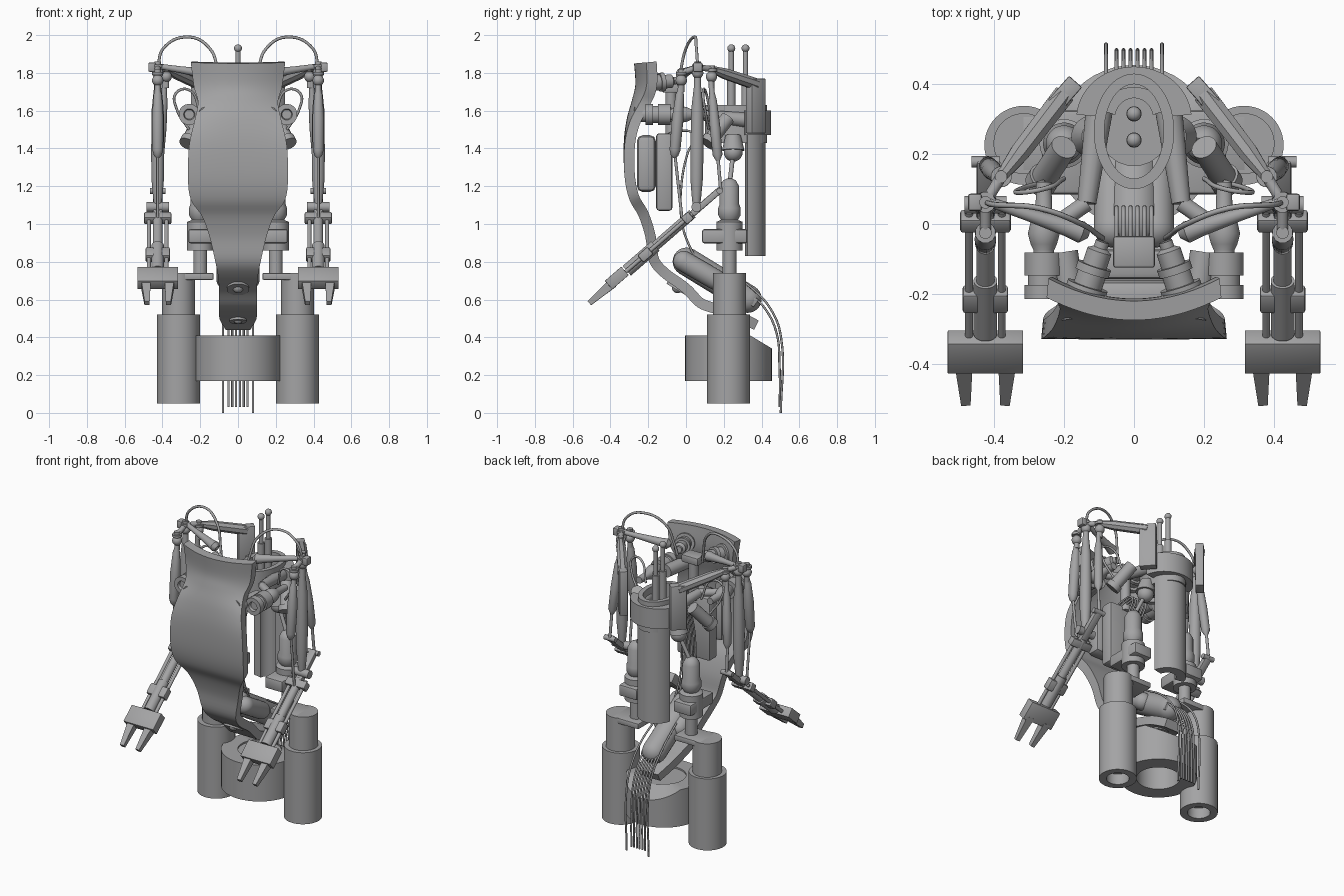
import bpy, bmesh, math
from mathutils import Vector, Matrix, Euler

if "Cube" in bpy.data.objects:
    bpy.data.objects.remove(bpy.data.objects["Cube"])

grey = bpy.data.materials.new("dark_grey")
grey.diffuse_color = (.37, .37, .375, 1)
grey.use_nodes = True
grey.node_tree.nodes["Principled BSDF"].inputs["Base Color"].default_value = grey.diffuse_color


def finish(name, bm, mirror=False):
    bmesh.ops.recalc_face_normals(bm, faces=bm.faces)
    me = bpy.data.meshes.new(name)
    bm.to_mesh(me)
    bm.free()
    me.materials.append(grey)
    ob = bpy.data.objects.new(name, me)
    bpy.context.collection.objects.link(ob)
    if mirror:
        ob.modifiers.new("Mirror", 'MIRROR')
    return ob


def loft(bm, loops):
    rows = [[bm.verts.new(p) for p in lp] for lp in loops]
    n = len(rows[0])
    for a, b in zip(rows, rows[1:]):
        for i in range(n):
            bm.faces.new((a[i], a[(i + 1) % n], b[(i + 1) % n], b[i]))
    return rows


def lathe(name, p1, p2, prof, mirror=True, n=24):
    """Turned part along p1-p2; prof is (fraction along, radius)."""
    p1, p2 = Vector(p1), Vector(p2)
    q = (p2 - p1).to_track_quat('Z', 'Y')
    bm = bmesh.new()
    loops = []
    for t, r in prof:
        c = p1.lerp(p2, t)
        angs = [math.pi / n + math.tau * i / n for i in range(n)]
        loops.append([c + q @ Vector((r * math.cos(a), r * math.sin(a), 0)) for a in angs])
    rows = loft(bm, loops)
    bm.faces.new(rows[0])
    bm.faces.new(rows[-1])
    return finish(name, bm, mirror)


def rod(name, p1, p2, r, mirror=True, r2=None, n=20):
    return lathe(name, p1, p2, [(0, r), (1, r if r2 is None else r2)], mirror, n)


def capsule(name, p1, p2, r, mirror=True):
    f = r / (Vector(p2) - Vector(p1)).length
    arc = [(1 - math.cos(a * math.pi / 12), math.sin(a * math.pi / 12)) for a in range(7)]
    prof = [(f * a, max(r * b, .001)) for a, b in arc]
    return lathe(name, p1, p2, prof + [(1 - t, q) for t, q in reversed(prof)], mirror)


def ball(name, c, r, mirror=True):
    bm = bmesh.new()
    bmesh.ops.create_uvsphere(bm, u_segments=20, v_segments=12, radius=r, matrix=Matrix.Translation(c))
    return finish(name, bm, mirror)


def box(name, c, size, rot=(0, 0, 0), mirror=True, bevel=.008):
    bm = bmesh.new()
    bmesh.ops.create_cube(bm, size=1, matrix=Matrix.LocRotScale(Vector(c), Euler(rot), Vector(size)))
    bmesh.ops.bevel(bm, geom=bm.edges[:], offset=bevel, segments=2, affect='EDGES', profile=.5)
    return finish(name, bm, mirror)


def shell(name, c, rx, ry, th, z0, z1, a0=0, a1=360, mirror=False, n=48):
    """Oval wall, whole ring or part arc; z1 may depend on y."""
    top = z1 if callable(z1) else (lambda y: z1)
    loops = []
    for i in range(n + 1):
        a = math.radians(a0 + (a1 - a0) * i / n)
        o = (c[0] + rx * math.cos(a), c[1] + ry * math.sin(a))
        k = (c[0] + (rx - th) * math.cos(a), c[1] + (ry - th) * math.sin(a))
        loops.append([(*k, z0), (*o, z0), (*o, top(o[1])), (*k, top(k[1]))])
    bm = bmesh.new()
    rows = loft(bm, loops)
    if a1 - a0 == 360:
        bmesh.ops.remove_doubles(bm, verts=bm.verts[:], dist=1e-5)
    else:
        bm.faces.new(rows[0])
        bm.faces.new(rows[-1])
    return finish(name, bm, mirror)


def tube(name, pts, r, mirror=True):
    for s in ((1, -1) if mirror else (1,)):
        cu = bpy.data.curves.new(name, 'CURVE')
        cu.dimensions, cu.bevel_depth, cu.bevel_resolution, cu.resolution_u = '3D', r, 2, 8
        cu.use_fill_caps = True
        cu.materials.append(grey)
        sp = cu.splines.new('BEZIER')
        sp.bezier_points.add(len(pts) - 1)
        for b, p in zip(sp.bezier_points, pts):
            b.co = (s * p[0], p[1], p[2])
            b.handle_left_type = b.handle_right_type = 'AUTO'
        bpy.context.collection.objects.link(bpy.data.objects.new(name, cu))


# Base drum with sloped rear, and hollow leg cylinders
shell("base_drum", (0, .225), .23, .23, .1, .17, lambda y: min(.41, .41 - .6 * (y - .34)))
rod("base_drum_lid", (0, .225, .33), (0, .225, .4), .132, False, n=40)
shell("leg_sleeve", (.315, .225), .113, .113, .045, .05, .52, mirror=True)
rod("leg_sleeve_core", (.315, .225, .12), (.315, .225, .52), .075)
rod("leg_piston", (.315, .23, .5), (.315, .23, .74), .087, n=40)
box("leg_top_plate", (.225, .23, .7225), (.19, .16, .036), bevel=.005)

# Hip pistons
lathe("hip_piston", (.2, .23, .72), (.2, .23, 1.24),
      [(0, .037), (.27, .037), (.27, .07), (.56, .07), (.58, .045), (.63, .06), (.7, .06), (.74, .052), (.92, .052), (.98, .035), (1, .015)], n=32)
box("hip_collar", (.198, .205, .935), (.13, .24, .075), bevel=.012)
rod("hip_rod", (.2, .23, 1.2), (.12, .25, 1.38), .012)
ball("hip_upper_ball", (.12, .25, 1.38), .05)
rod("hip_upper_socket", (.12, .25, 1.39), (.11, .25, 1.47), .06, r2=.04)

# Rear column, its mouth, collar and antennae
shell("rear_column", (0, .3), .115, .12, .06, .83, 1.5, 12, 168)
shell("column_mouth", (0, .265), .115, .165, .03, 1.43, 1.63)
rod("column_floor", (0, .265, 1.44), (0, .265, 1.47), .1, False)
shell("column_collar", (0, .3), .165, .15, .06, 1.47, 1.6, 5, 175)
for y in (.24, .315):
    rod("antenna", (0, y, 1.45), (0, y, 1.93), .014, False)
    rod("antenna_sleeve", (0, y, 1.45), (0, y, 1.76), .022, False)
    ball("antenna_tip", (0, y, 1.93), .021, False)

# Rear shoulder panels with bars out to the shoulder joints
box("shoulder_panel", (.2, .37, 1.625), (.1, .05, .29), (0, 0, -math.atan2(.25, .22)), bevel=.005)
lathe("shoulder_rear_bar", (.2, .37, 1.74), (.38, .135, 1.82), [(0, .033), (.7, .03), (1, .018)], n=8)

# Side struts from column to the front lamps
rod("side_strut", (.1, .32, 1.55), (.135, .06, 1.58), .04, n=12, r2=.028)
rod("side_strut_front", (.135, .06, 1.58), (.25, -.02, 1.585), .024)
lathe("side_lamp", (.258, .12, 1.58), (.258, -.215, 1.58),
      [(0, .022), (.25, .024), (.34, .038), (.44, .046), (.53, .038), (.58, .03), (.6, .03), (.6, .056), (.8, .056), (.8, .046), (.88, .046), (.88, .056), (1, .056), (1, .03), (.95, .025)])
rod("side_canister", (.2, .22, 1.56), (.265, .12, 1.43), .038)
rod("side_canister_rim", (.255, .135, 1.45), (.268, .115, 1.424), .046)
tube("side_hose", [(.2, .13, 1.58), (.26, .1, 1.71), (.33, .09, 1.69), (.325, .1, 1.61), (.26, .12, 1.5)], .007)

# Curved front shell running down into the tail: y, z, half width, side sweep
st = [(-.275, 1.85, .25, .065), (-.268, 1.74, .235, .06), (-.285, 1.66, .212, .045), (-.315, 1.55, .23, .02),
      (-.33, 1.42, .258, .005), (-.325, 1.25, .265, 0), (-.3, 1.13, .25, 0), (-.25, 1.04, .19, 0),
      (-.215, .93, .15, 0), (-.195, .8, .12, 0), (-.13, .72, .105, 0), (-.02, .64, .1, 0),
      (.06, .56, .1, 0), (.15, .525, .1, 0), (.26, .49, .095, 0), (.36, .44, .065, 0)]
S = [Vector(s) for s in st]
fine = []
for i in range(len(S) - 1):
    a, b, c, d = S[max(i - 1, 0)], S[i], S[i + 1], S[min(i + 2, len(S) - 1)]
    for k in range(5):
        t = k / 5
        fine.append(.5 * (2 * b + (c - a) * t + (2 * a - 5 * b + 4 * c - d) * t * t + (3 * b - a - 3 * c + d) * t ** 3))
fine.append(S[-1])
us = [i / 10 - 1 for i in range(21)]
loops = []
for i, s in enumerate(fine):
    tan = fine[min(i + 1, len(fine) - 1)] - fine[max(i - 1, 0)]
    nrm = Vector((-tan[1], tan[0])).normalized()
    lp = []
    for th, w, seq in ((0, 1, us), (.055, .98, us[::-1])):
        for u in seq:
            d = s[3] * abs(u) ** 2 + th
            lp.append((u * s[2] * w, s[0] + nrm[0] * d, s[1] + nrm[1] * d))
    loops.append(lp)
bm = bmesh.new()
rows = loft(bm, loops)
for r in (rows[0], rows[-1]):
    for i in range(20):
        bm.faces.new((r[i], r[i + 1], r[40 - i], r[41 - i]))
finish("front_shell", bm)
rod("tail_socket", (0, -.03, .69), (0, -.052, .653), .06, False)
ball("tail_socket_ball", (0, -.045, .664), .03, False)
rod("tail_socket_lower", (0, .26, .52), (0, .249, .483), .045, False)
ball("tail_socket_ball_lower", (0, .25, .495), .025, False)

# Chest pack and actuators behind the shell
box("chest_pack", (0, -.115, 1.275), (.24, .085, .41), mirror=False, bevel=.015)
box("chest_pad", (0, -.21, 1.32), (.3, .1, .3), mirror=False, bevel=.03)
lathe("chest_actuator", (.15, -.23, 1.74), (.09, -.05, 1.76),
      [(0, .06), (.3, .06), (.3, .042), (.5, .042), (.5, .05), (.62, .05), (.62, .036), (.85, .036), (.9, .02), (1, .02)])
rod("chest_lower_mount", (.17, -.27, 1.58), (.2, -.08, 1.58), .04)
box("upper_bridge", (0, -.08, 1.72), (.12, .09, .05), mirror=False)
rod("bridge_post", (0, -.08, 1.45), (0, -.08, 1.72), .03, False)

# Spine cables from the pack to the tail, and the trailing cables
for i in range(6):
    x = -.05 + .02 * i
    tube("spine_cable", [(x, -.12, 1.46), (x, -.05, 1.49), (x, .045, 1.47), (x, .01, 1.38), (x, -.025, 1.2), (x, -.02, 1.0), (x, .02, .88), (x, .09, .76)], .006, False)
    tube("trailing_cable", [(x, .33, .64), (x, .42, .55), (x, .48, .42), (x, .495, .25), (x, .497, .03)], .006, False)
tube("outer_cable", [(.07, .2, .76), (.08, .36, .65), (.08, .46, .53), (.08, .503, .4), (.08, .502, 0)], .006)

# Tail pods
capsule("tail_pod", (0, -.06, .84), (0, .39, .565), .075, False)
capsule("tail_side_pod", (.06, -.06, .83), (.06, .2, .68), .055)
box("tail_panel", (0, .29, .635), (.13, .2, .05), (-.6, 0, 0), False)

# Shoulder linkage
for y, z, x in ((.062, 1.84, .425), (-.025, 1.8, .425), (.135, 1.82, .38)):
    ball("shoulder_ball", (x, y, z - .04), .03)
    rod("shoulder_pin", (x, y, z - .1), (x, y, z + .012), .016)
    lathe("shoulder_cap", (x, y, z - .012), (x, y, z + .02), [(0, .03), (.5, .03), (.5, .018), (1, .018)], n=12)
rod("shoulder_link_front", (.425, .062, 1.83), (.425, -.025, 1.8), .016)
rod("shoulder_link_rear", (.425, .062, 1.83), (.38, .135, 1.82), .016)
box("shoulder_hinge", (.455, .062, 1.83), (.04, .05, .05))
lathe("clavicle_bar", (.42, .065, 1.835), (.13, -.03, 1.79), [(0, .014), (.4, .018), (.8, .026), (.93, .032), (1, .012)])
tube("shoulder_loop", [(.425, .062, 1.83), (.395, .055, 1.93), (.27, .045, 1.99), (.15, .0, 1.93), (.105, -.03, 1.8), (.09, -.04, 1.73)], .008)

# Upper arm muscles
lathe("arm_front_muscle", (.425, -.025, 1.77), (.425, -.062, 1.35),
      [(0, .012), (.15, .015), (.2, .022), (.5, .031), (.9, .029), (.97, .02), (1, .008)])
rod("arm_front_rod", (.425, -.06, 1.38), (.425, -.02, 1.02), .008)
lathe("arm_main_muscle", (.425, .062, 1.83), (.425, .055, 1.1),
      [(0, .016), (.15, .02), (.3, .032), (.6, .035), (.8, .034), (.93, .026), (1, .02)])
lathe("arm_rear_muscle", (.385, .13, 1.78), (.42, .17, 1.33),
      [(0, .012), (.2, .015), (.28, .022), (.6, .028), (.92, .026), (1, .008)])
rod("arm_rear_rod", (.42, .168, 1.36), (.425, .185, 1.17), .009)

# Forearm, lying along a tilted axis
TILT = .715
def fore(d, x=0, up=0):
    """Point d along the forearm from its rear tip."""
    return (.425 + x, .185 - d * math.cos(TILT) - up * math.sin(TILT), 1.185 - d * math.sin(TILT) + up * math.cos(TILT))
R = (TILT, 0, 0)
box("elbow_lever", fore(.13), (.05, .26, .035), R)
rod("elbow_pin", (.365, .055, 1.09), (.485, .055, 1.09), .026)
rod("elbow_rear_pin", (.385, .178, 1.175), (.465, .178, 1.175), .016)
rod("forearm_core", fore(.2), fore(.66), .026)
rod("wrist_sleeve", fore(.46), fore(.66), .034)
for x in (-.047, .047):
    rod("forearm_rod", fore(.2, x), fore(.69, x), .011)
    lathe("finger", fore(.76, x * 1.34), fore(.922, x * 1.2), [(0, .036), (1, .019)], n=4)
box("forearm_clamp", fore(.235), (.145, .05, .05), R)
box("wrist_clamp", fore(.53), (.13, .07, .05), R)
box("hand_block", fore(.725, 0, .006), (.216, .115, .06), R, bevel=.003)

# Smooth shading with sharp edges kept
bpy.ops.object.select_all(action='DESELECT')
for ob in bpy.context.scene.objects:
    if ob.type == 'MESH':
        ob.select_set(True)
        bpy.context.view_layer.objects.active = ob
bpy.ops.object.shade_smooth_by_angle(angle=math.radians(35))
